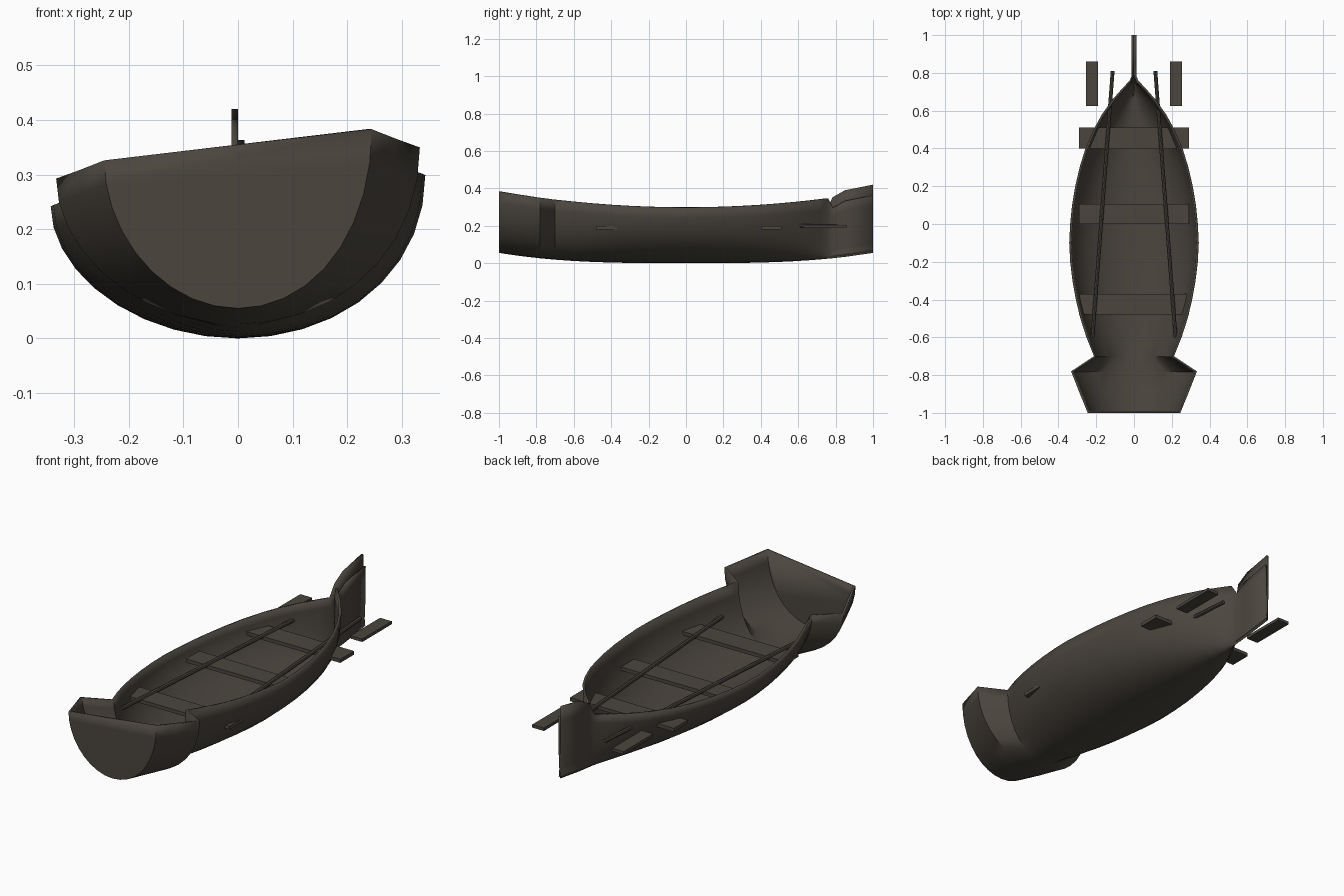
import bpy, bmesh, math
from mathutils import Vector

if "Cube" in bpy.data.objects:
    bpy.data.objects.remove(bpy.data.objects["Cube"])

wood = bpy.data.materials.new("dark weathered wood")
wood.diffuse_color = (0.070, 0.060, 0.048, 1)
wood.use_nodes = True
wood.node_tree.nodes["Principled BSDF"].inputs["Base Color"].default_value = wood.diffuse_color


def finish(name, bm):
    me = bpy.data.meshes.new(name)
    bm.to_mesh(me)
    bm.free()
    me.materials.append(wood)
    ob = bpy.data.objects.new(name, me)
    bpy.context.collection.objects.link(ob)
    return ob


def box(name, x0, x1, y0, y1, z0, z1):
    bm = bmesh.new()
    bmesh.ops.create_cube(bm, size=1)
    for v in bm.verts:
        v.co = ((x0 + x1) / 2 + v.co.x * (x1 - x0),
                (y0 + y1) / 2 + v.co.y * (y1 - y0),
                (z0 + z1) / 2 + v.co.z * (z1 - z0))
    return finish(name, bm)


# Hull: stations along y with half widths (flared stern, thin bow fin)
stations = [(-1, .245), (-.89, .29), (-.78, .333), (-.7, .212), (-.6, .252),
            (-.5, .284), (-.4, .308), (-.3, .326), (-.2, .338), (-.1, .343),
            (0, .338), (.1, .328), (.2, .311), (.3, .288), (.4, .257),
            (.5, .214), (.58, .17), (.66, .113), (.72, .06), (.76, .022),
            (.785, .012), (.85, .012), (1, .012)]
N = 9   # segments per side
TILT = .0285


def rim_height(y):
    if y < .78:
        return .298 + .085 * y * y
    if y < .85:
        return .35 + (y - .78) / .07 * .04
    return .39 + (y - .85) / .15 * .03


bm = bmesh.new()
rings = []
for y, w in stations:
    keel = .055 * abs(y) ** 3
    mid = rim_height(y) - TILT - keel
    tilt = -TILT if y > .78 else TILT   # rims swap sides at the bow fin
    ring = []
    for i in range(-N, N + 1):
        t = i / N
        a = t * math.pi / 2
        z = keel + mid * (1 - math.cos(a)) + tilt * t ** 3
        ring.append(bm.verts.new((w * math.sin(a), y, z)))
    rings.append(ring)
for r0, r1 in zip(rings, rings[1:]):
    for i in range(2 * N):
        bm.faces.new((r0[i], r1[i], r1[i + 1], r0[i + 1]))
bm.faces.new(rings[0])   # transom
hull = finish("hull", bm)
solid = hull.modifiers.new("planking", 'SOLIDIFY')
solid.thickness = .012
solid.offset = -1
bpy.context.view_layer.objects.active = hull
hull.select_set(True)
bpy.ops.object.shade_smooth_by_angle(angle=math.radians(35))
hull.select_set(False)

# Seats
for k, (y0, y1) in enumerate([(.4, .51), (0, .105), (-.48, -.37)]):
    box(f"seat_{k + 1}", -.29, .29, y0, y1, .18, .198)

# Oars and their separate blades
for side, label in ((-1, "left"), (1, "right")):
    a = Vector((side * .113, .81, .2))
    b = Vector((side * .22, -.6, .2))
    d = b - a
    bm = bmesh.new()
    bmesh.ops.create_cone(bm, cap_ends=True, segments=8, radius1=.01,
                          radius2=.01, depth=d.length)
    bm.transform(d.to_track_quat('Z', 'Y').to_matrix().to_4x4())
    bmesh.ops.translate(bm, verts=bm.verts, vec=(a + b) / 2)
    finish(f"{label}_oar", bm)
    xs = sorted((side * .19, side * .255))
    box(f"{label}_oar_blade", xs[0], xs[1], .625, .86, .19, .205)
